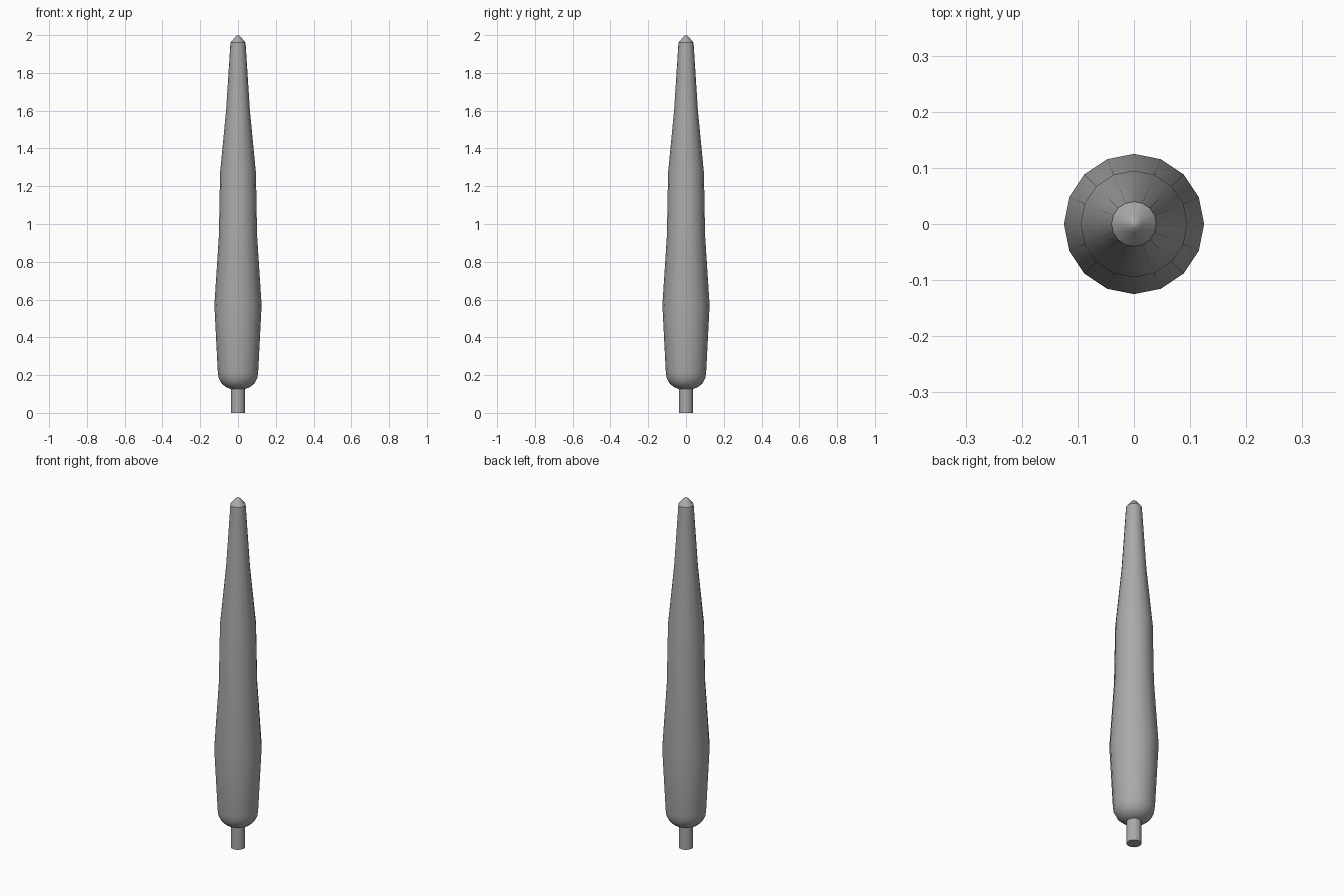
import bpy, bmesh, math

cube = bpy.data.objects.get("Cube")
if cube:
    bpy.data.objects.remove(cube, do_unlink=True)

SIDES = 16

grey = bpy.data.materials.new("plain_grey")
grey.use_nodes = True
colour = (0.4, 0.4, 0.4, 1)
grey.diffuse_color = colour
grey.node_tree.nodes["Principled BSDF"].inputs["Base Color"].default_value = colour


def lathe(name, profile, smooth_angle):
    """Spin a (radius, height) profile, bottom to top, around z."""
    bm = bmesh.new()
    verts = [bm.verts.new((r, 0, z)) for r, z in profile]
    edges = [bm.edges.new(pair) for pair in zip(verts, verts[1:])]
    bmesh.ops.spin(bm, geom=verts + edges, cent=(0, 0, 0), axis=(0, 0, 1),
                   angle=math.tau, steps=SIDES)
    bmesh.ops.remove_doubles(bm, verts=bm.verts, dist=0.0005)
    bmesh.ops.recalc_face_normals(bm, faces=bm.faces)
    mesh = bpy.data.meshes.new(name)
    bm.to_mesh(mesh)
    bm.free()
    mesh.materials.append(grey)
    obj = bpy.data.objects.new(name, mesh)
    bpy.context.collection.objects.link(obj)
    bpy.ops.object.select_all(action="DESELECT")
    obj.select_set(True)
    bpy.context.view_layer.objects.active = obj
    if smooth_angle:
        bpy.ops.object.shade_smooth_by_angle(angle=math.radians(smooth_angle))
    return obj


# Short faceted stem
lathe("stem", [(0, 0), (0.038, 0), (0.038, 0.14), (0, 0.14)], 0)

# Tapered body with a rounded base
lathe("body", [(0, 0.122), (0.035, 0.125), (0.065, 0.137), (0.088, 0.157),
               (0.103, 0.187), (0.107, 0.22), (0.125, 0.57), (0.101, 0.94),
               (0.095, 1.27), (0.063, 1.60), (0.04, 1.96)], 40)

# Blunt pointed tip
lathe("tip", [(0, 1.96), (0.04, 1.96), (0.015, 1.99), (0.007, 1.998), (0, 2.0)], 40)
